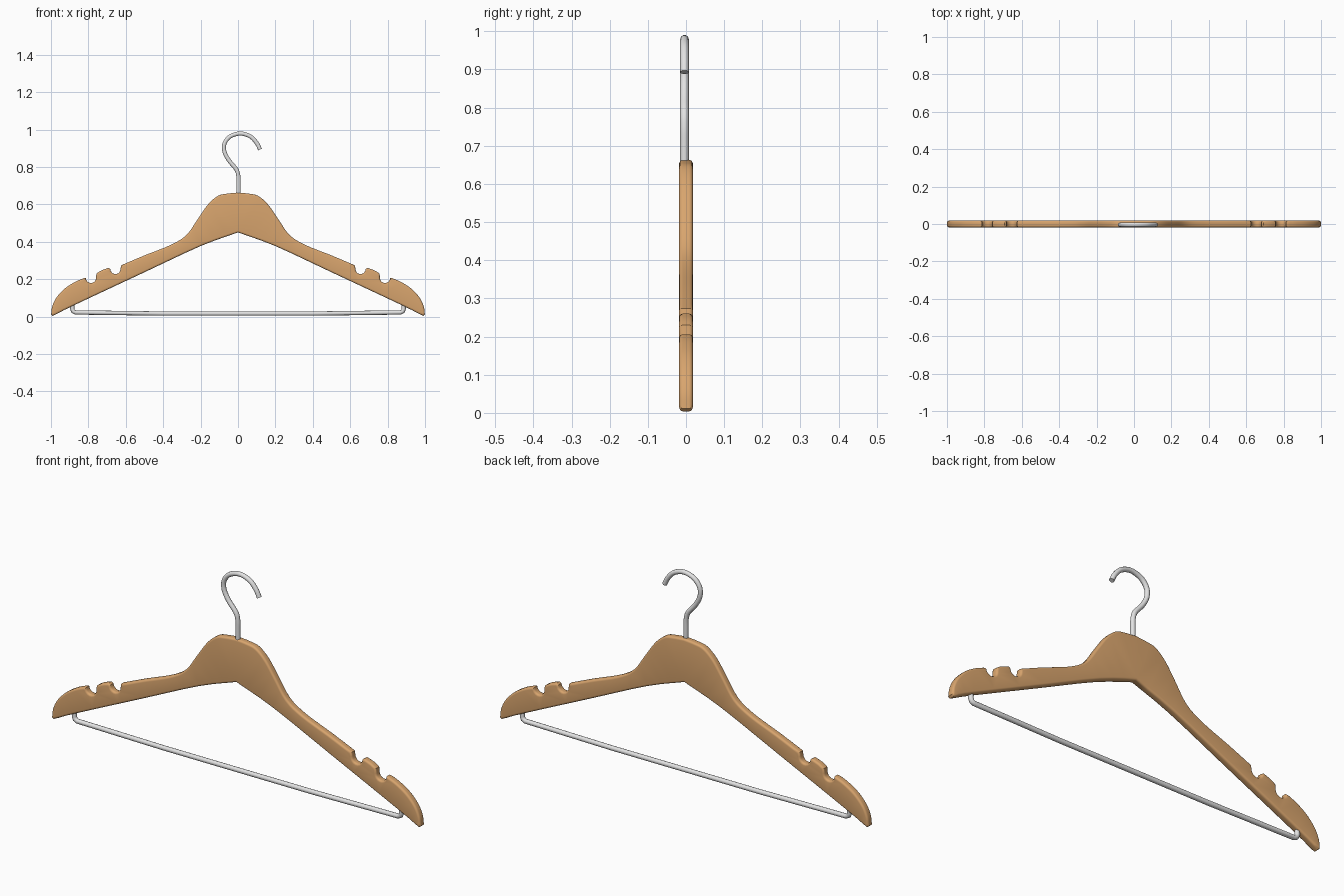
import bpy, bmesh, math
from mathutils import Vector

if "Cube" in bpy.data.objects:
    bpy.data.objects.remove(bpy.data.objects["Cube"])


def material(name, rgb):
    m = bpy.data.materials.new(name)
    m.diffuse_color = (*rgb, 1)
    m.use_nodes = True
    m.node_tree.nodes["Principled BSDF"].inputs["Base Color"].default_value = m.diffuse_color
    return m


wood = material("warm wood", (0.69, 0.375, 0.155))
steel = material("brushed steel", (0.76, 0.76, 0.76))


def smooth(points, steps):
    """Catmull-Rom curve through the points."""
    p = [Vector(q) for q in points]
    p = [2 * p[0] - p[1]] + p + [2 * p[-1] - p[-2]]
    out = []
    for i in range(1, len(p) - 2):
        a, b, c, d = p[i - 1:i + 3]
        for k in range(steps):
            t = k / steps
            out.append(0.5 * (2 * b + (c - a) * t + (2 * a - 5 * b + 4 * c - d) * t * t
                              + (3 * b - a - 3 * c + d) * t ** 3))
    return out + [p[-2]]


def notch(cx, cz, r):
    """Round strap notch, open upwards."""
    return [Vector((cx + r * math.cos(math.radians(a)), cz + r * math.sin(math.radians(a))))
            for a in range(180, 361, 20)]


# Wooden body: right half outline, mirrored
half = smooth([(0, .663), (.06, .657), (.108, .645), (.16, .6), (.213, .525),
               (.275, .437), (.36, .383), (.5, .327), (.625, .274)], 4)
half += notch(.655, .254, .027)
half += smooth([(.692, .26), (.73, .247), (.757, .23)], 2)
half += notch(.786, .206, .027)
half += smooth([(.825, .205), (.87, .186), (.925, .151), (.97, .103), (.993, .055), (.999, .012)], 4)
half += [Vector((.99, .004))] + smooth([(.965, .016), (.88, .059), (.5, .237), (.2, .377), (0, .45)], 3)
outline = half + [Vector((-q.x, q.y)) for q in half[-2:0:-1]]

bm = bmesh.new()
T = 0.018
front = bm.faces.new([bm.verts.new((q.x, -T, q.y)) for q in outline])
ext = bmesh.ops.extrude_face_region(bm, geom=[front], use_keep_orig=True)
for v in ext["geom"]:
    if isinstance(v, bmesh.types.BMVert):
        v.co.y = T
bmesh.ops.recalc_face_normals(bm, faces=bm.faces)
rims = [e for e in bm.edges if abs(e.verts[0].co.y - e.verts[1].co.y) < 1e-5]
bmesh.ops.bevel(bm, geom=rims, offset=0.01, segments=4, profile=0.5, affect='EDGES', clamp_overlap=False)
bmesh.ops.triangulate(bm, faces=[f for f in bm.faces if len(f.verts) > 4])
mesh = bpy.data.meshes.new("wooden_body")
bm.to_mesh(mesh)
bm.free()
body = bpy.data.objects.new("wooden_body", mesh)
bpy.context.collection.objects.link(body)
mesh.materials.append(wood)
bpy.context.view_layer.objects.active = body
body.select_set(True)
bpy.ops.object.shade_smooth_by_angle(angle=math.radians(40))


def wire(name, points, y, r=0.0115):
    """Round steel wire along x, z points."""
    cu = bpy.data.curves.new(name, 'CURVE')
    cu.dimensions = '3D'
    cu.bevel_depth = r
    cu.bevel_resolution = 3
    cu.use_fill_caps = True
    s = cu.splines.new('POLY')
    s.points.add(len(points) - 1)
    for sp, q in zip(s.points, points):
        sp.co = (q[0], y, q[1], 1)
    s.use_smooth = True
    cu.materials.append(steel)
    ob = bpy.data.objects.new(name, cu)
    bpy.context.collection.objects.link(ob)
    bpy.ops.object.select_all(action='DESELECT')
    bpy.context.view_layer.objects.active = ob
    ob.select_set(True)
    bpy.ops.object.convert(target='MESH')
    bpy.ops.object.shade_smooth_by_angle(angle=math.radians(50))


# Hook
wire("hook", smooth([(.003, .62), (.003, .70), (.002, .75), (-.009, .787), (-.047, .833), (-.072, .88),
                     (-.072, .925), (-.042, .963), (.013, .979), (.066, .963), (.1, .928),
                     (.118, .893)], 5), -0.004)

# Trouser bar with upturned ends and a slight sag
bar = [(.886, .075), (.886, .04), (.881, .028), (.868, .022), (.7, .02), (.4, .016)]
wire("trouser_bar", [(-x, z) for x, z in bar] + bar[::-1], 0)
